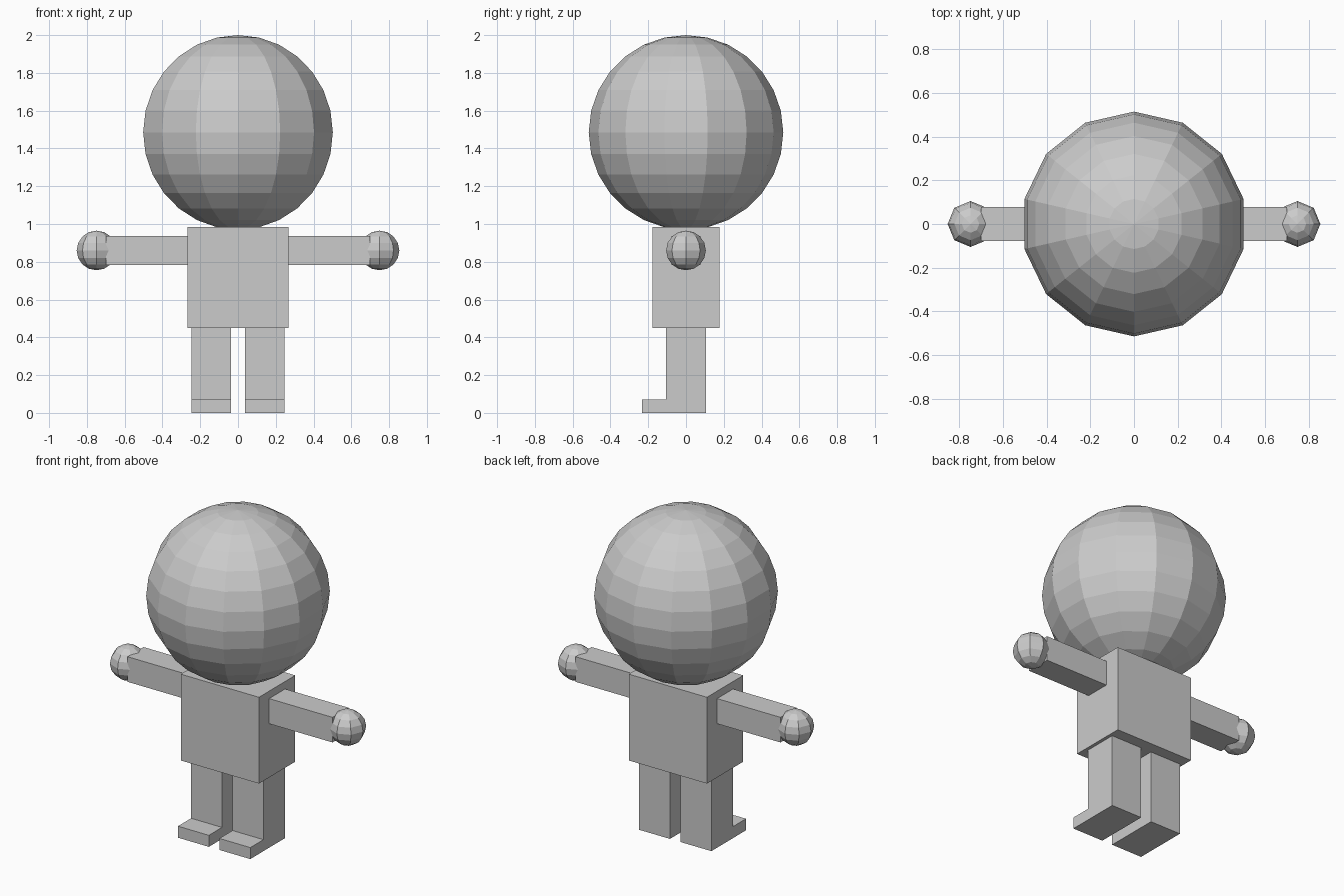
import bpy
import bmesh

if "Cube" in bpy.data.objects:
    bpy.data.objects.remove(bpy.data.objects["Cube"])


def finish(name, bm):
    bmesh.ops.recalc_face_normals(bm, faces=bm.faces)
    mesh = bpy.data.meshes.new(name)
    bm.to_mesh(mesh)
    bm.free()
    obj = bpy.data.objects.new(name, mesh)
    bpy.context.collection.objects.link(obj)
    return obj


def box(name, lo, hi):
    bm = bmesh.new()
    bmesh.ops.create_cube(bm, size=1)
    for v in bm.verts:
        v.co = [l + (c + 0.5) * (h - l) for l, h, c in zip(lo, hi, v.co)]
    return finish(name, bm)


def ball(name, centre, radius, sides):
    bm = bmesh.new()
    bmesh.ops.create_uvsphere(bm, u_segments=sides, v_segments=sides, radius=radius)
    bmesh.ops.translate(bm, verts=bm.verts, vec=centre)
    return finish(name, bm)


def extrude_x(name, profile, x0, x1):
    bm = bmesh.new()
    face = bm.faces.new([bm.verts.new((x0, y, z)) for y, z in profile])
    new = bmesh.ops.extrude_face_region(bm, geom=[face])["geom"]
    verts = [g for g in new if isinstance(g, bmesh.types.BMVert)]
    bmesh.ops.translate(bm, verts=verts, vec=(x1 - x0, 0, 0))
    return finish(name, bm)


# Head and torso
ball("head", (0, 0, 1.485), 0.515, 14)
box("torso", (-0.267, -0.177, 0.45), (0.267, 0.177, 0.983))

# Leg with foot, as one L-shaped side profile
leg_profile = [(-0.233, 0), (0.105, 0), (0.105, 0.45),
               (-0.105, 0.45), (-0.105, 0.071), (-0.233, 0.071)]

for side, s in (("left", 1), ("right", -1)):
    # Arm and hand
    xs = sorted((s * 0.267, s * 0.70))
    box(side + "_arm", (xs[0], -0.078, 0.782), (xs[1], 0.078, 0.937))
    ball(side + "_hand", (s * 0.749, 0, 0.86), 0.105, 8)
    # Leg
    extrude_x(side + "_leg", leg_profile, s * 0.036, s * 0.247)
